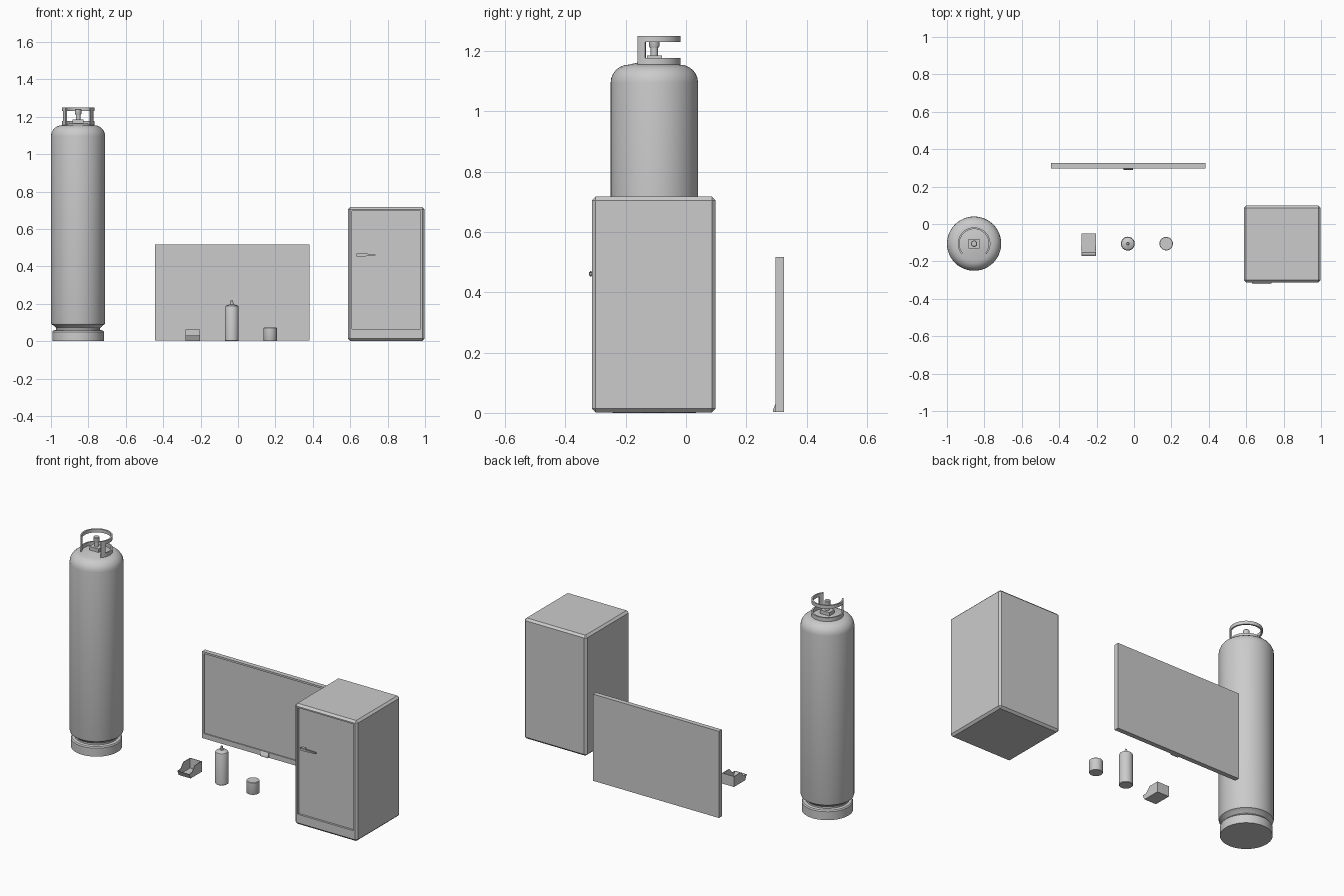
import bpy, bmesh
from math import sin, cos, pi, radians

if "Cube" in bpy.data.objects:
    bpy.data.objects.remove(bpy.data.objects["Cube"])


def finish(name, bm, smooth=True):
    bmesh.ops.recalc_face_normals(bm, faces=bm.faces[:])
    me = bpy.data.meshes.new(name)
    bm.to_mesh(me)
    bm.free()
    ob = bpy.data.objects.new(name, me)
    bpy.context.collection.objects.link(ob)
    if smooth:
        bpy.ops.object.select_all(action='DESELECT')
        bpy.context.view_layer.objects.active = ob
        ob.select_set(True)
        bpy.ops.object.shade_smooth_by_angle(angle=radians(35))
    return ob


def lathe(name, x, y, profile, n=40):
    """Revolve (radius, z) points about a vertical axis, with capped ends."""
    bm = bmesh.new()
    rings = [[bm.verts.new((x + r * cos(2 * pi * i / n), y + r * sin(2 * pi * i / n), z))
              for i in range(n)] for r, z in profile]
    for a, b in zip(rings, rings[1:]):
        for i in range(n):
            j = (i + 1) % n
            bm.faces.new((a[i], a[j], b[j], b[i]))
    bm.faces.new(rings[0])
    bm.faces.new(rings[-1])
    return finish(name, bm)


def box_bm(x0, x1, y0, y1, z0, z1):
    bm = bmesh.new()
    bmesh.ops.create_cube(bm, size=1)
    for v in bm.verts:
        v.co = ((x0 + x1) / 2 + v.co.x * (x1 - x0), (y0 + y1) / 2 + v.co.y * (y1 - y0),
                (z0 + z1) / 2 + v.co.z * (z1 - z0))
    return bm


def box(name, *b):
    return finish(name, box_bm(*b), False)


def recess_front(bm, x0, x1, z0, z1, depth):
    """Inset the -y face to the given rectangle and push it back."""
    f = min(bm.faces, key=lambda f: f.calc_center_median().y)
    y = f.calc_center_median().y
    cx, cz = f.calc_center_median().x, f.calc_center_median().z
    bmesh.ops.inset_region(bm, faces=[f], thickness=0.004)
    corner = lambda v: (x0 if v.co.x < cx else x1, z0 if v.co.z < cz else z1)
    for v in f.verts:
        px, pz = corner(v)
        v.co = (px, y, pz)
    g = bmesh.ops.extrude_face_region(bm, geom=[f])['geom']
    for v in g:
        if isinstance(v, bmesh.types.BMVert):
            v.co.y += depth
    if f.is_valid:
        bm.faces.remove(f)


def prism(name, outline, x0, x1):
    """Extrude a (y, z) outline along x."""
    bm = bmesh.new()
    a, b = [[bm.verts.new((x, y, z)) for y, z in outline] for x in (x0, x1)]
    bm.faces.new(a)
    bm.faces.new(b)
    for i in range(len(a)):
        j = (i + 1) % len(a)
        bm.faces.new((a[i], a[j], b[j], b[i]))
    return finish(name, bm, False)


def arc_band(name, x, y, r0, r1, z0, z1, a0, a1, n):
    """Curved bar with rectangular section."""
    bm = bmesh.new()
    secs = []
    for i in range(n + 1):
        t = radians(a0 + (a1 - a0) * i / n)
        secs.append([bm.verts.new((x + r * cos(t), y + r * sin(t), z))
                     for r, z in ((r0, z0), (r1, z0), (r1, z1), (r0, z1))])
    for s, t in zip(secs, secs[1:]):
        for k in range(4):
            m = (k + 1) % 4
            bm.faces.new((s[k], s[m], t[m], t[k]))
    bm.faces.new(secs[0])
    bm.faces.new(secs[-1])
    return finish(name, bm)


# Gas cylinder: foot ring, waist, body and shoulder
GX, GY = -0.855, -0.105
shoulder = [(0.085 + 0.06 * cos(t * pi / 12), 1.095 + 0.06 * sin(t * pi / 12)) for t in range(7)]
lathe("gas_cylinder_body", GX, GY,
      [(0.138, 0), (0.138, 0.05), (0.133, 0.057), (0.117, 0.06), (0.117, 0.07), (0.13, 0.083),
       (0.142, 0.09), (0.145, 0.1)] + shoulder + [(0.05, 1.163), (0.02, 1.165)], 48)

# Collar open to the front, with a post at each end
for nm, z0, z1 in (("lower", 1.15, 1.177), ("upper", 1.23, 1.25)):
    arc_band("collar_" + nm + "_band", GX, GY, 0.078, 0.087, z0, z1, -40, 220, 36)
for nm, a in (("right", -40), ("left", 201)):
    arc_band("collar_" + nm + "_post", GX, GY, 0.078, 0.087, 1.177, 1.23, a, a + 19, 4)

# Valve
box("valve_base", GX - 0.03, GX + 0.03, GY - 0.025, GY + 0.025, 1.155, 1.185)
lathe("valve_stem", GX, GY, [(0.012, 1.18), (0.012, 1.225)], 16)
lathe("valve_knob", GX, GY, [(0.015, 1.212), (0.017, 1.216), (0.017, 1.238), (0.014, 1.242)], 16)

# Fridge cabinet with chamfered edges and recessed door
bm = box_bm(0.588, 0.998, -0.312, 0.098, 0.002, 0.717)
bmesh.ops.bevel(bm, geom=bm.edges[:], offset=0.012, segments=1, affect='EDGES')
recess_front(bm, 0.61, 0.976, 0.065, 0.697, 0.012)
finish("fridge_cabinet", bm, False)

# Fridge handle: tapered lever on a mount
bm = box_bm(0.63, 0.735, -0.322, -0.311, 0.452, 0.47)
for v in bm.verts:
    if v.co.x > 0.7:
        v.co.z = 0.461 + (v.co.z - 0.461) * 0.55
bmesh.ops.bevel(bm, geom=bm.edges[:], offset=0.003, segments=2, affect='EDGES')
finish("fridge_handle", bm)
box("fridge_handle_mount", 0.635, 0.655, -0.315, -0.295, 0.455, 0.467)

# Flat television with recessed screen and a small sensor lump
bm = box_bm(-0.444, 0.382, 0.297, 0.325, 0.003, 0.517)
recess_front(bm, -0.432, 0.37, 0.033, 0.506, 0.006)
finish("television", bm, False)
prism("television_sensor", [(0.298, 0.003), (0.288, 0.003), (0.289, 0.012), (0.298, 0.032)],
      -0.056, -0.006)

# Open-fronted parts bin: floor, back, lip and two sloped sides
BX0, BX1, T = -0.28, -0.202, 0.003
box("bin_floor", BX0, BX1, -0.155, -0.05, 0, T)
box("bin_back", BX0, BX1, -0.05 - T, -0.05, 0, 0.062)
prism("bin_lip", [(-0.155, 0), (-0.17, 0.03), (-0.167, 0.03), (-0.152, T)], BX0, BX1)
side = [(-0.05, 0), (-0.155, 0), (-0.17, 0.03), (-0.14, 0.032), (-0.115, 0.062), (-0.05, 0.062)]
for nm, x in (("left", BX0), ("right", BX1 - T)):
    prism("bin_" + nm + "_side", side, x, x + T)

# Bottle with domed top and nozzle
lathe("bottle", -0.033, GY,
      [(0.034, 0), (0.037, 0.003), (0.037, 0.18), (0.034, 0.188), (0.026, 0.193), (0.012, 0.196),
       (0.009, 0.197), (0.009, 0.206), (0.006, 0.208), (0.006, 0.218)], 32)

# Short can
lathe("can", 0.172, GY, [(0.035, 0), (0.036, 0.002), (0.036, 0.07), (0.034, 0.072)], 32)
